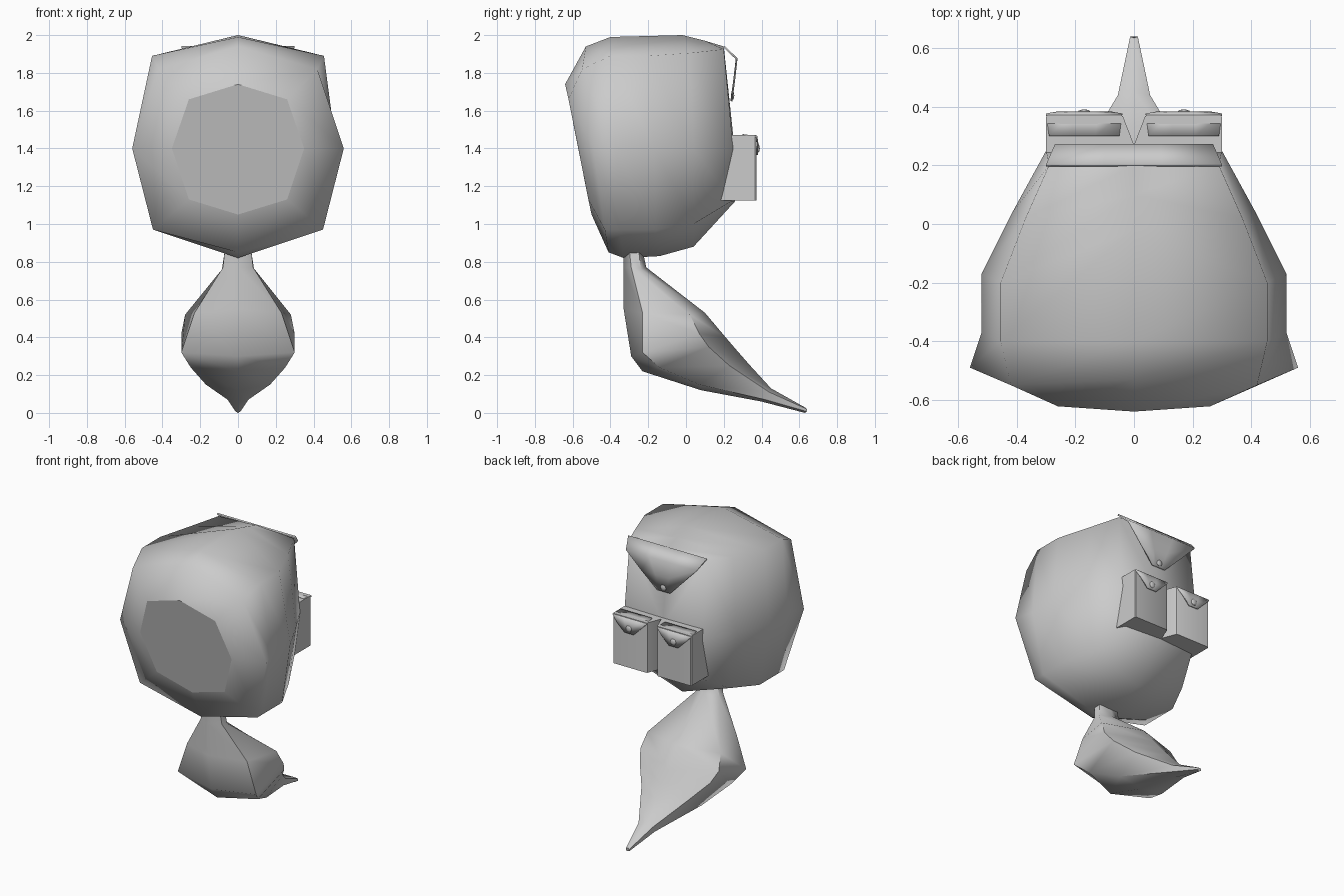
import bpy, bmesh, math
from mathutils import Vector

if "Cube" in bpy.data.objects:
    bpy.data.objects.remove(bpy.data.objects["Cube"])

grey = bpy.data.materials.new("light_grey")
grey.diffuse_color = (0.6, 0.6, 0.6, 1)
grey.use_nodes = True
grey.node_tree.nodes["Principled BSDF"].inputs["Base Color"].default_value = grey.diffuse_color


def finish(bm, name, angle=None):
    bmesh.ops.recalc_face_normals(bm, faces=bm.faces)
    me = bpy.data.meshes.new(name)
    for f in bm.faces:
        f.smooth = True
    if angle:
        for e in bm.edges:
            if len(e.link_faces) == 2 and e.calc_face_angle() > math.radians(angle):
                e.smooth = False
    bm.to_mesh(me)
    bm.free()
    ob = bpy.data.objects.new(name, me)
    bpy.context.collection.objects.link(ob)
    me.materials.append(grey)
    return ob


def loft(bm, halves):
    """Mirror each half section about x=0 into a ring and bridge the rings."""
    rings = []
    for half in halves:
        pts = half + [(-x, y, z) for x, y, z in half[-2:0:-1]]
        rings.append([bm.verts.new(p) for p in pts])
    for a, b in zip(rings, rings[1:]):
        n = len(a)
        for i in range(n):
            bm.faces.new((a[i], a[(i + 1) % n], b[(i + 1) % n], b[i]))
    return rings


# Rounded octagonal main bag, lofted from front to back
bm = bmesh.new()
rings = loft(bm, [
    [(0, -.64, 1.74), (.26, -.622, 1.66), (.35, -.57, 1.40), (.26, -.517, 1.13), (0, -.50, 1.05)],
    [(0, -.53, 1.94), (.42, -.55, 1.82), (.56, -.49, 1.40), (.45, -.43, .97), (0, -.41, .85)],
    [(0, -.40, 1.99), (.455, -.40, 1.89), (.52, -.37, 1.40), (.45, -.35, .97), (0, -.33, .82)],
    [(0, -.02, 2.0), (.455, -.20, 1.89), (.52, -.17, 1.40), (.45, -.16, .97), (0, -.14, .83)],
    [(0, .10, 1.97), (.37, .02, 1.905), (.415, .04, 1.40), (.36, .04, 1.0), (0, .04, .88)],
    [(0, .20, 1.94), (.29, .20, 1.925), (.30, .25, 1.40), (.27, .24, 1.12), (0, .26, 1.12)],
])
plate = bm.faces.new(rings[0])
hub = bm.verts.new((0, .255, 1.42))
back = rings[-1]
for i in range(8):
    bm.faces.new((back[i], back[(i + 1) % 8], hub))
for e in plate.edges:
    e.smooth = False
for i in (7, 0):
    bm.edges.get((back[i], back[(i + 1) % 8])).smooth = False
finish(bm, "main_bag")

# Bent, leaf-shaped lower body tapering into a tail
bm = bmesh.new()
rings = loft(bm, [
    [(0, -.33, .86), (.07, -.30, .86), (.07, -.25, .86), (0, -.23, .86)],
    [(0, -.33, .77), (.08, -.29, .77), (.085, -.24, .76), (0, -.21, .77)],
    [(0, -.33, .55), (.23, -.23, .53), (.28, .02, .52), (0, .10, .53)],
    [(0, -.29, .30), (.30, -.23, .32), (.30, .07, .42), (0, .21, .40)],
    [(0, -.23, .22), (.25, -.14, .24), (.27, .12, .35), (0, .27, .33)],
    [(0, .08, .12), (.17, .07, .15), (.18, .23, .25), (0, .34, .25)],
    [(0, .40, .06), (.055, .42, .07), (.055, .44, .11), (0, .45, .13)],
    [(0, .63, 0), (.013, .64, .007), (.013, .64, .02), (0, .635, .026)],
])
bm.faces.new(rings[0])
bm.faces.new(rings[-1])
finish(bm, "lower_body", 60)


def flap(name, cx, rows, thick):
    """Tapered fold-over flap; rows hold half width, y, z."""
    bm = bmesh.new()
    grid = [[bm.verts.new((cx + s * w, y, z)) for s in (-1, -.33, .33, 1)] for w, y, z in rows]
    for a, b in zip(grid, grid[1:]):
        for i in range(3):
            bm.faces.new((a[i], a[i + 1], b[i + 1], b[i]))
    ob = finish(bm, name)
    m = ob.modifiers.new("thickness", 'SOLIDIFY')
    m.thickness = thick
    m.offset = 0


def button(name, x, y, z, r):
    bm = bmesh.new()
    bmesh.ops.create_uvsphere(bm, u_segments=12, v_segments=6, radius=r)
    for v in bm.verts:
        v.co = Vector((x + v.co.x, y + v.co.y * .4, z + v.co.z))
    finish(bm, name)


# Main flap with its button
flap("main_flap", 0, [(.30, .20, 1.94), (.27, .268, 1.875), (.16, .255, 1.76), (.05, .24, 1.65)], .01)
button("main_button", 0, .247, 1.68, .022)

# Twin rear pockets, each with a flap and a button
for s, side in ((-1, "left"), (1, "right")):
    outline = [(0, .18), (0, .27), (.038, .368), (.045, .372), (.295, .372), (.30, .365), (.30, .18)]
    bm = bmesh.new()
    lo = [bm.verts.new((s * x, y, 1.125)) for x, y in outline]
    hi = [bm.verts.new((s * x, y, 1.47)) for x, y in outline]
    bm.faces.new(lo)
    bm.faces.new(hi)
    n = len(outline)
    for i in range(n):
        bm.faces.new((lo[i], lo[(i + 1) % n], hi[(i + 1) % n], hi[i]))
    finish(bm, side + "_pocket", 35)
    flap(side + "_pocket_flap", s * .17, [(.12, .30, 1.472), (.13, .375, 1.462), (.09, .38, 1.42), (.035, .376, 1.365)], .008)
    button(side + "_pocket_button", s * .17, .382, 1.40, .022)
